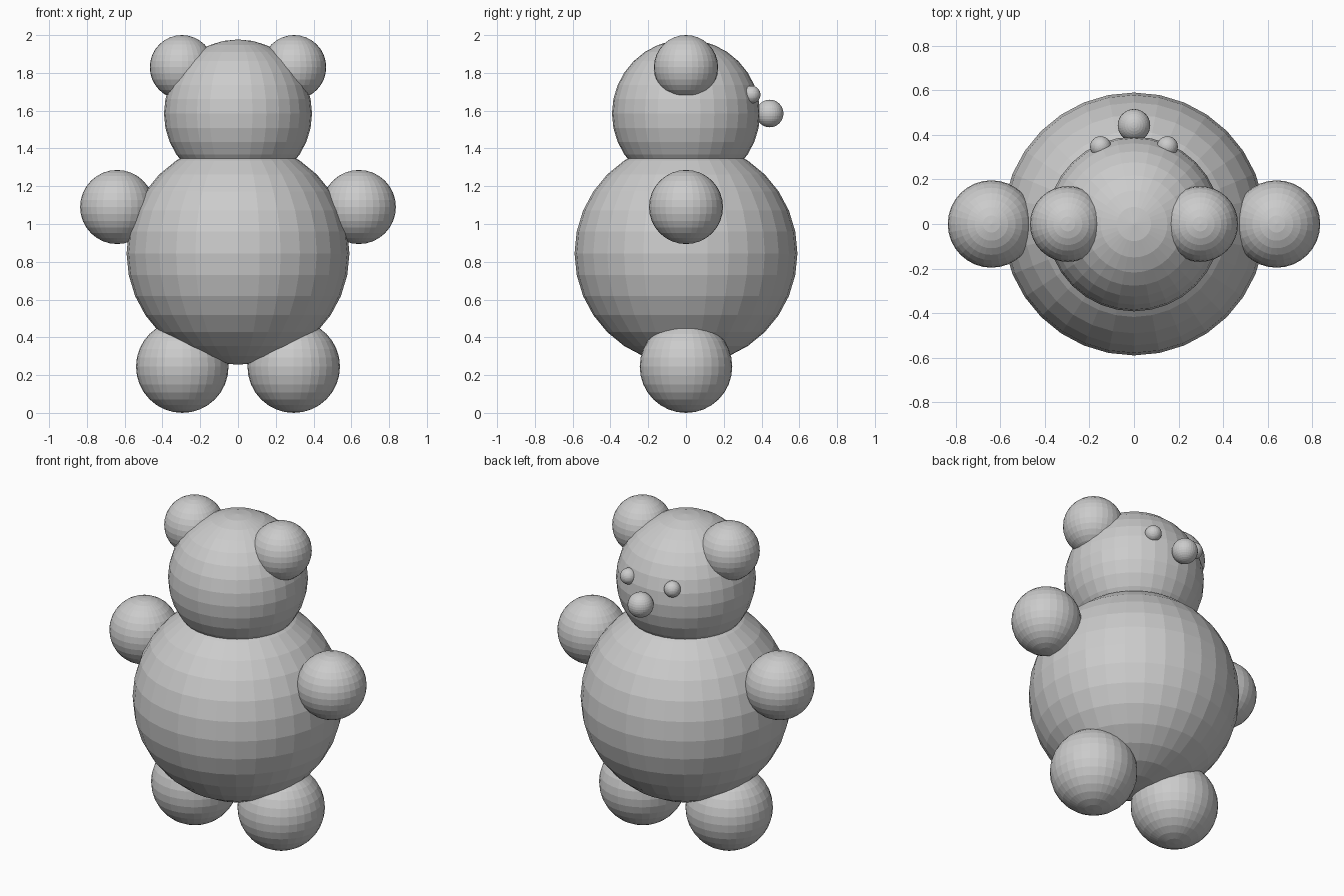
import bpy

if "Cube" in bpy.data.objects:
    bpy.data.objects.remove(bpy.data.objects["Cube"])

def ball(name, radius, x, y, z):
    bpy.ops.mesh.primitive_uv_sphere_add(segments=32, ring_count=16, radius=radius, location=(x, y, z))
    obj = bpy.context.object
    obj.name = name
    obj.data.name = name
    return obj

# Torso, head and nose (the face is on the +y side)
ball("body", 0.59, 0, 0, 0.845)
ball("head", 0.392, 0, 0, 1.585)
ball("nose", 0.073, 0, 0.443, 1.585)

# Mirrored pairs: name, radius, x, y, z
pairs = [
    ("leg", 0.245, 0.295, 0, 0.25),
    ("arm", 0.196, 0.64, 0, 1.09),
    ("ear", 0.17, 0.297, 0, 1.83),
    ("eye", 0.047, 0.15, 0.347, 1.685),
]
for name, radius, x, y, z in pairs:
    for side, sign in (("left", -1), ("right", 1)):
        ball(f"{side}_{name}", radius, sign * x, y, z - (0.005 if name == "leg" else 0))
